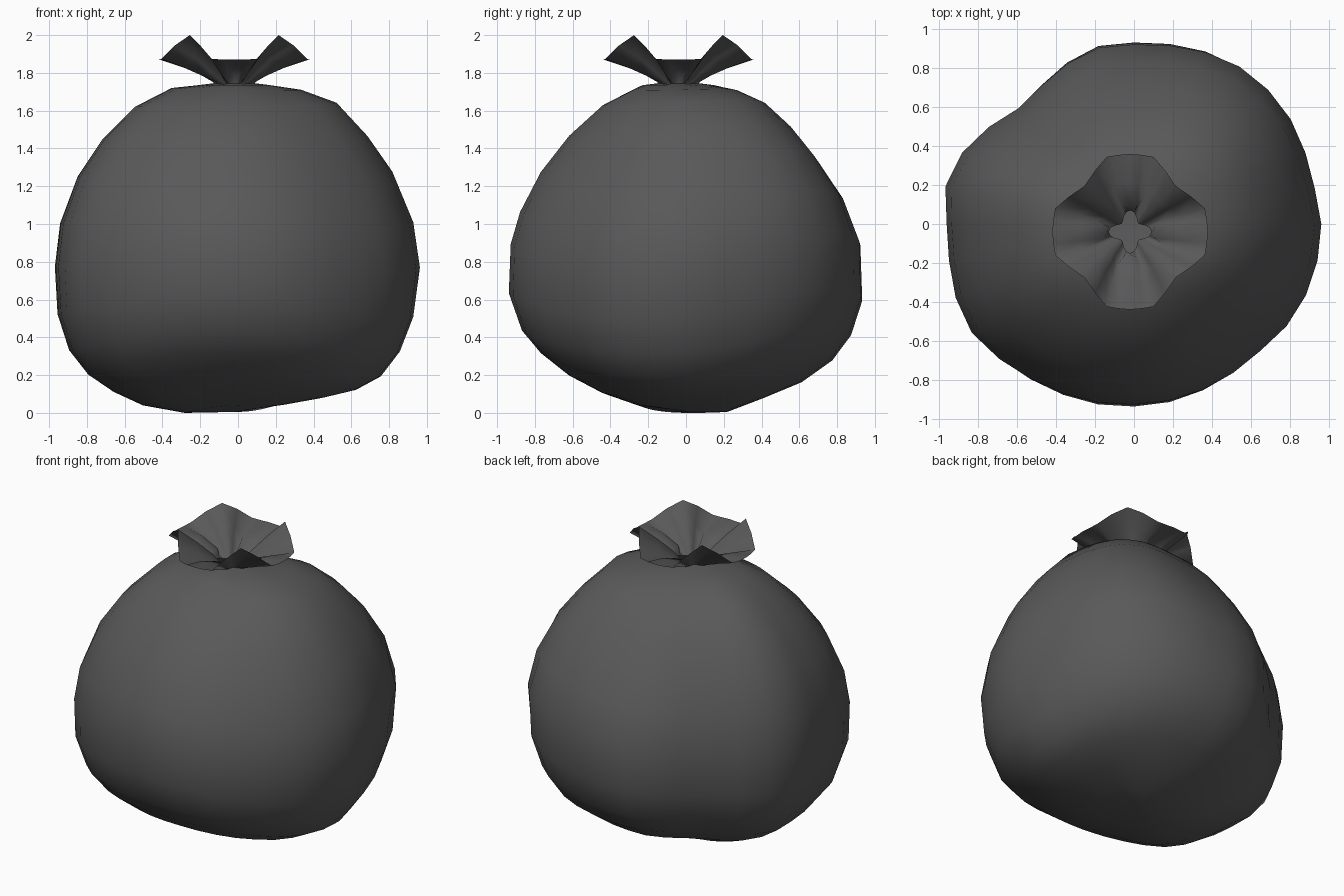
import bpy, bmesh
from math import cos, sin, pi, radians

if "Cube" in bpy.data.objects:
    bpy.data.objects.remove(bpy.data.objects["Cube"])

N = 32
CX, CY = -0.02, -0.04          # centre of the tied neck

# plan outline radius every 15 degrees
PLAN = [.955, .935, .965, .98, .985, .955, .94, .94, .87, .845, .915, .99,
        .955, .965, 1.01, .985, .96, .955, .945, .94, .93, .925, .95, .955]

# side profiles (radius, height): right, back, left, front
PROFILES = [
    [(.25, .045), (.22, .005), (.28, .0), (.25, .04)],
    [(.45, .08), (.42, .08), (.50, .04), (.45, .11)],
    [(.62, .12), (.62, .16), (.65, .11), (.62, .20)],
    [(.75, .19), (.78, .27), (.78, .20), (.77, .32)],
    [(.85, .32), (.88, .40), (.88, .33), (.87, .44)],
    [(.92, .50), (.94, .58), (.94, .52), (.94, .64)],
    [(.955, .76), (.93, .87), (.955, .77), (.93, .90)],
    [(.92, 1.00), (.84, 1.10), (.93, 1.00), (.88, 1.07)],
    [(.81, 1.27), (.70, 1.31), (.84, 1.25), (.77, 1.28)],
    [(.68, 1.46), (.57, 1.48), (.71, 1.45), (.62, 1.47)],
    [(.52, 1.64), (.44, 1.62), (.54, 1.62), (.43, 1.63)],
    [(.34, 1.71), (.30, 1.70), (.34, 1.72), (.25, 1.715)],
]


def plan(a):
    k = (a % (2 * pi)) / radians(15)
    i = int(k)
    return PLAN[i % 24] * (1 - k + i) + PLAN[(i + 1) % 24] * (k - i)


def body_ring(row):
    pts = []
    for j in range(N):
        a = 2 * pi * j / N
        c, s = cos(a), sin(a)
        p, q = row[0 if c > 0 else 2], row[1 if s > 0 else 3]
        r = (p[0] * c * c + q[0] * s * s) * plan(a) / .947
        z = p[1] * c * c + q[1] * s * s
        k = max(0, 1 - r / .6) if z > 1 else 0
        # the load sits high at the back right, low at the front right
        lift = .13 * max(0, cos(a - pi / 4)) ** 6 - .05 * max(0, cos(a + pi / 4)) ** 6
        z += lift * sin(pi * min(z, 1.75) / 1.75)
        pts.append((r * c + CX * k, r * s + CY * k, z))
    return pts


def neck_ring(r, wave, z):
    return [(CX + (r + wave * cos(8 * pi * j / N)) * cos(2 * pi * j / N),
             CY + (r + wave * cos(8 * pi * j / N)) * sin(2 * pi * j / N), z) for j in range(N)]


def frill_ring(eighth):
    # one eighth of a frill, mirrored and turned to all four sides
    pts = []
    for j in range(N):
        turn, k = divmod(j, 8)
        if k <= 4:
            x, y, z = eighth[k]
        else:
            y, x, z = eighth[8 - k]
        for _ in range(turn):
            x, y = -y, x
        pts.append((CX + x, CY + y, z))
    return pts


def loft(name, rings, base=None):
    bm = bmesh.new()
    loops = [[bm.verts.new(p) for p in r] for r in rings]
    for lo, hi in zip(loops, loops[1:]):
        for j in range(N):
            bm.faces.new((lo[j], lo[(j + 1) % N], hi[(j + 1) % N], hi[j]))
    if base:
        v = bm.verts.new(base)
        for j in range(N):
            bm.faces.new((v, loops[0][(j + 1) % N], loops[0][j]))
    for f in bm.faces:
        f.smooth = True
    me = bpy.data.meshes.new(name)
    bm.to_mesh(me)
    bm.free()
    ob = bpy.data.objects.new(name, me)
    bpy.context.collection.objects.link(ob)
    mat = bpy.data.materials.get("dark_plastic") or bpy.data.materials.new("dark_plastic")
    mat.diffuse_color = (.1, .1, .1, 1)
    mat.use_nodes = True
    mat.node_tree.nodes["Principled BSDF"].inputs["Base Color"].default_value = mat.diffuse_color
    me.materials.append(mat)


# filled sack
neck = neck_ring(.085, .025, 1.745)
loft("sack_body", [body_ring(r) for r in PROFILES] + [neck_ring(.18, .01, 1.735), neck],
     (-.02, .02, .005))

# gathered frill above the tie: steep lobes parted by low pleats
low = [(.12, 0, 1.80), (.13, .035, 1.80), (.17, .065, 1.785), (.12, .075, 1.80), (.085, .085, 1.82)]
mid = [(.25, 0, 1.85), (.25, .045, 1.845), (.26, .09, 1.825), (.20, .12, 1.875), (.155, .155, 1.91)]
rim = [(.40, 0, 1.87), (.395, .06, 1.87), (.385, .12, 1.875), (.315, .18, 1.945), (.235, .235, 2.0)]
loft("tied_frill", [neck, frill_ring(low), frill_ring(mid), frill_ring(rim)])
